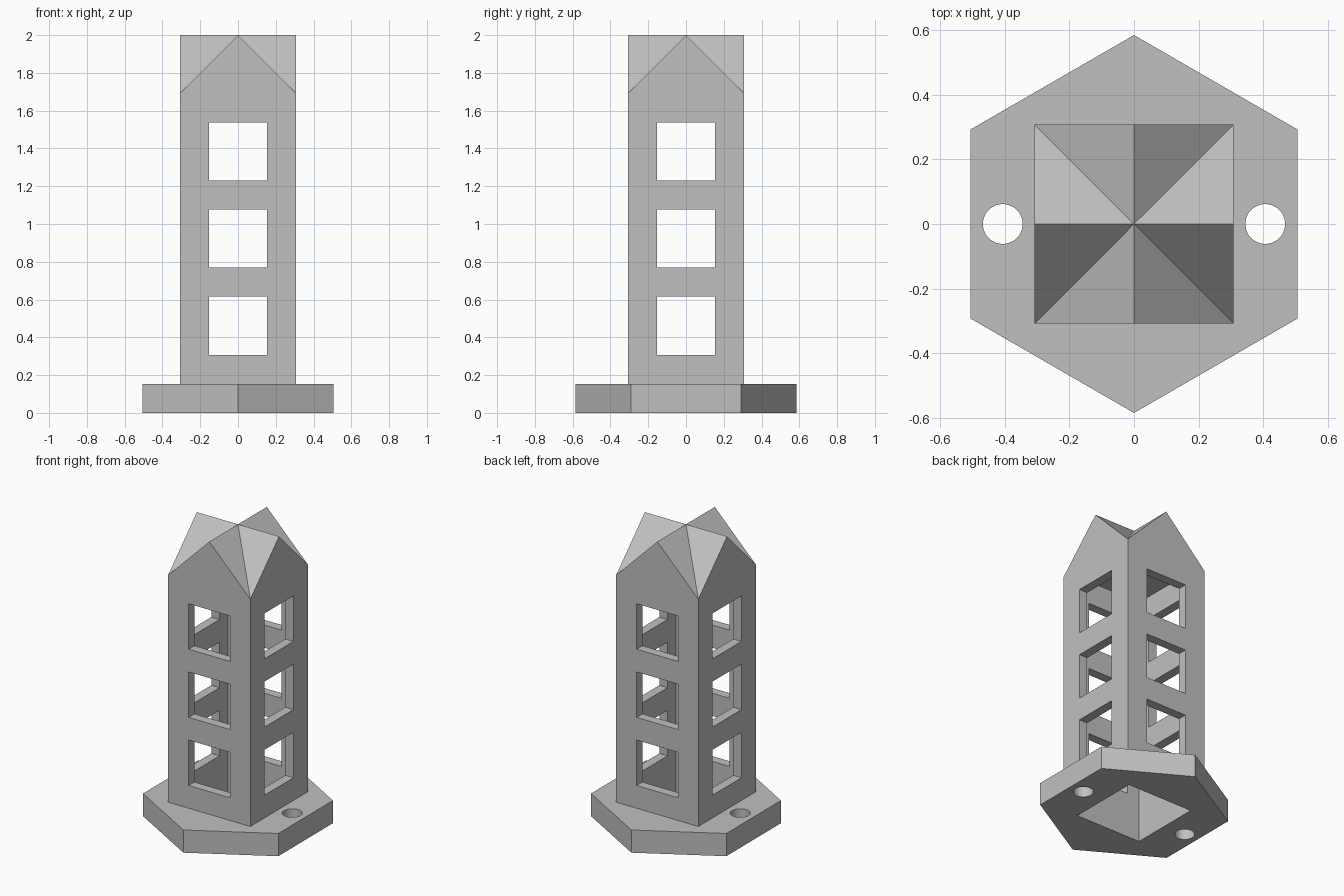
import bpy, bmesh, math
from mathutils import Matrix, Vector

if "Cube" in bpy.data.objects:
    bpy.data.objects.remove(bpy.data.objects["Cube"])

U = 2 / 65                      # design unit
BASE_H, EAVE, TOP = 5 * U, 55 * U, 65 * U
HALF, CORE = 10 * U, 8 * U      # outer and inner half width of the tower

grey = bpy.data.materials.new("plain grey")
grey.use_nodes = True
COLOUR = (0.53, 0.53, 0.53, 1)
grey.diffuse_color = COLOUR
grey.node_tree.nodes["Principled BSDF"].inputs["Base Color"].default_value = COLOUR


def finish(name, bm):
    bmesh.ops.recalc_face_normals(bm, faces=bm.faces)
    mesh = bpy.data.meshes.new(name)
    bm.to_mesh(mesh)
    bm.free()
    mesh.materials.append(grey)
    obj = bpy.data.objects.new(name, mesh)
    bpy.context.collection.objects.link(obj)
    return obj


def box(name, size, centre):
    bm = bmesh.new()
    bmesh.ops.create_cube(bm, size=1, matrix=Matrix.Translation(centre) @ Matrix.Diagonal((*size, 1)))
    return finish(name, bm)


def prism(name, sides, radius, height, centre, turn=0):
    bm = bmesh.new()
    bmesh.ops.create_cone(bm, cap_ends=True, segments=sides, radius1=radius, radius2=radius, depth=height,
                          matrix=Matrix.Translation(centre) @ Matrix.Rotation(turn, 4, 'Z'))
    return finish(name, bm)


def cut(obj, cutters):
    for cutter in cutters:
        cutter.hide_render = True
        mod = obj.modifiers.new("cut", 'BOOLEAN')
        mod.operation, mod.solver, mod.object = 'DIFFERENCE', 'EXACT', cutter
    # Bake the cuts, then discard the cutters
    bpy.context.view_layer.update()
    baked = bpy.data.meshes.new_from_object(obj.evaluated_get(bpy.context.evaluated_depsgraph_get()))
    obj.modifiers.clear()
    obj.data = baked
    for cutter in cutters:
        bpy.data.objects.remove(cutter)


# Hexagonal foot with a square opening and two screw holes
foot = prism("hexagonal_base", 6, 19 * U, BASE_H, (0, 0, BASE_H / 2), math.radians(30))
ys = [v.co.y for v in foot.data.vertices]
if max(ys) < 18.5 * U:          # keep a corner pointing forward
    foot.data.transform(Matrix.Rotation(math.radians(30), 4, 'Z'))
cutters = [box("core_cutter", (2 * CORE, 2 * CORE, 1), (0, 0, 0))]
for side in (-1, 1):
    cutters.append(prism("screw_hole_cutter", 48, 2 * U, 1, (side * 13.2 * U, 0, 0)))
cut(foot, cutters)

# Square tower crowned by four crossing gables
bm = bmesh.new()
signs = [(-1, -1), (1, -1), (1, 1), (-1, 1)]
low = [bm.verts.new((x * HALF, y * HALF, BASE_H)) for x, y in signs]
eave = [bm.verts.new((x * HALF, y * HALF, EAVE)) for x, y in signs]
centre = bm.verts.new((0, 0, TOP))
bm.faces.new(low[::-1])
for i in range(4):
    j = (i + 1) % 4
    mid = (eave[i].co + eave[j].co) / 2
    peak = bm.verts.new(Vector((mid.x, mid.y, TOP)))
    bm.faces.new((low[i], low[j], eave[j], peak, eave[i]))
    bm.faces.new((eave[i], peak, centre))
    bm.faces.new((peak, eave[j], centre))
tower = finish("tower", bm)

# Hollow core and three rows of windows through both axes
cutters = [box("core_cutter", (2 * CORE, 2 * CORE, EAVE), (0, 0, EAVE / 2))]
for row in range(3):
    z = (15 + 15 * row) * U
    cutters.append(box("window_cutter", (1, HALF, HALF), (0, 0, z)))
    cutters.append(box("window_cutter", (HALF, 1, HALF), (0, 0, z)))
cut(tower, cutters)
